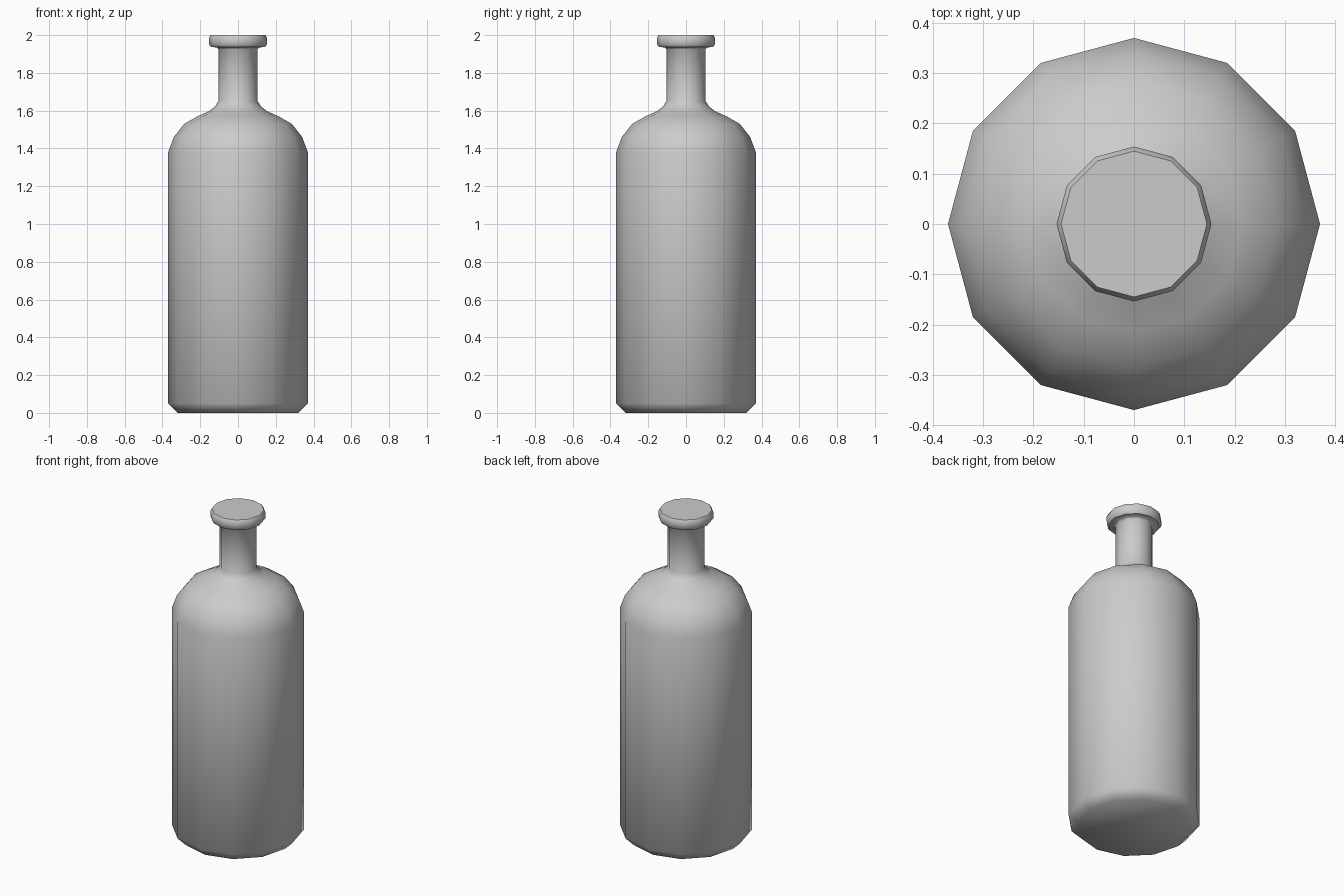
import bpy, bmesh, math

if "Cube" in bpy.data.objects:
    bpy.data.objects.remove(bpy.data.objects["Cube"])

SIDES = 12

# Bottle profile: (radius, height) from base to lip
profile = [
    (0.32, 0.0), (0.37, 0.05), (0.37, 1.38), (0.34, 1.46), (0.285, 1.53),
    (0.215, 1.57), (0.155, 1.597), (0.122, 1.622), (0.104, 1.65),
    (0.104, 1.925), (0.112, 1.935), (0.143, 1.937), (0.154, 1.952),
    (0.154, 1.985), (0.145, 2.0),
]

bm = bmesh.new()
rings = []
for r, z in profile:
    rings.append([bm.verts.new((r * math.cos(2 * math.pi * i / SIDES),
                                r * math.sin(2 * math.pi * i / SIDES), z))
                  for i in range(SIDES)])

# Side walls
for low, high in zip(rings, rings[1:]):
    for i in range(SIDES):
        j = (i + 1) % SIDES
        bm.faces.new((low[i], low[j], high[j], high[i]))

# Flat base and closed mouth
bm.faces.new(rings[0][::-1])
bm.faces.new(rings[-1])

mesh = bpy.data.meshes.new("bottle")
bm.to_mesh(mesh)
bm.free()
bottle = bpy.data.objects.new("bottle", mesh)
bpy.context.collection.objects.link(bottle)

# Smooth walls with crisp base and mouth edges
bpy.context.view_layer.objects.active = bottle
bottle.select_set(True)
bpy.ops.object.shade_smooth_by_angle(angle=math.radians(50))
